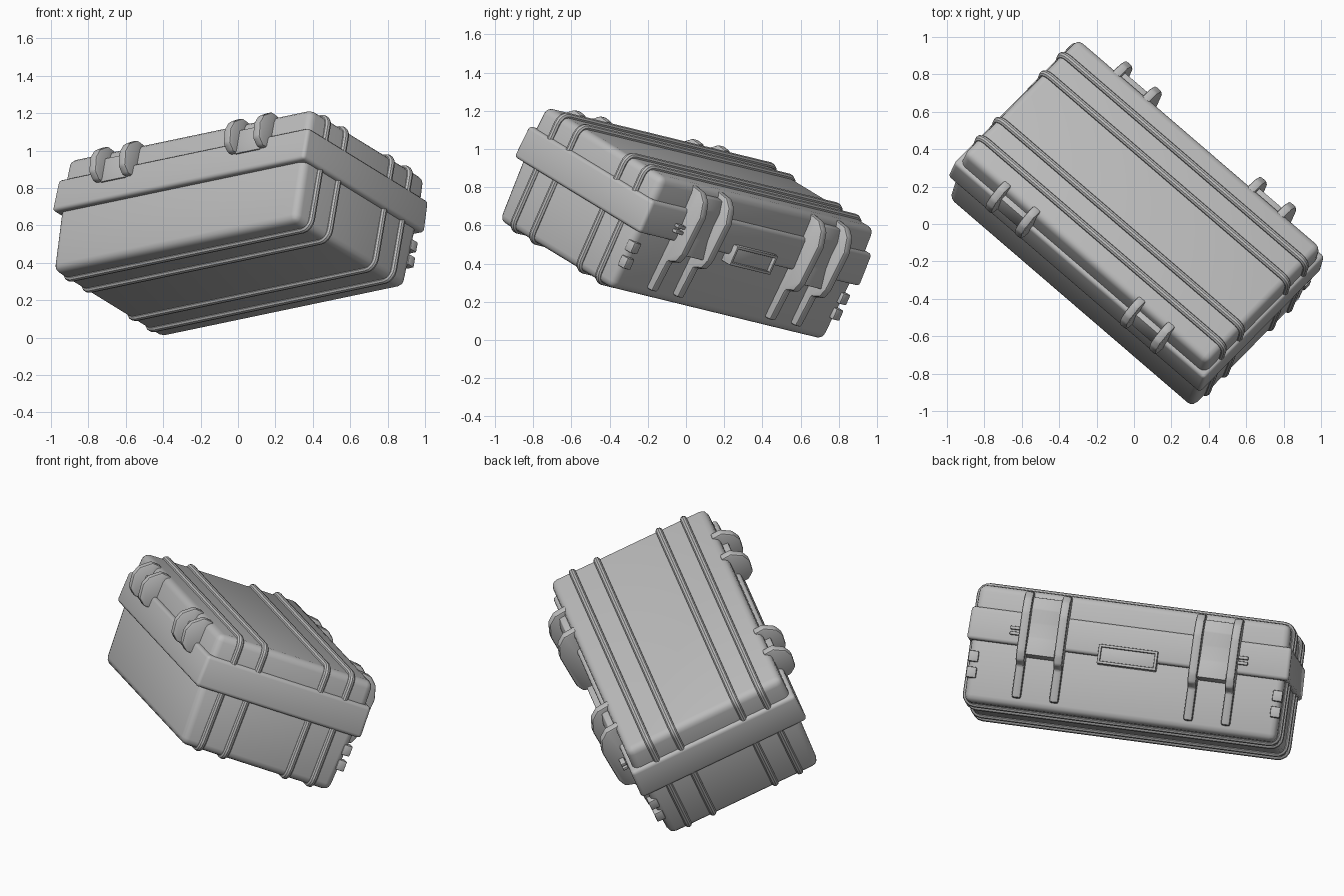
import bpy, bmesh, math
from mathutils import Matrix, Vector

if "Cube" in bpy.data.objects:
    bpy.data.objects.remove(bpy.data.objects["Cube"])

# The case is built upright around its own centre, then tipped into its pose
u = Vector((0.749, -0.644, 0.157)).normalized()
v = Vector((0.631, 0.664, -0.399))
v = (v - u * v.dot(u)).normalized()
n = u.cross(v)
POSE = Matrix.Translation((0, 0, 0.61)) @ Matrix((u, v, n)).transposed().to_4x4()

grey = bpy.data.materials.new("grey_plastic")
grey.diffuse_color = (0.5, 0.5, 0.5, 1)
grey.use_nodes = True
grey.node_tree.nodes["Principled BSDF"].inputs["Base Color"].default_value = grey.diffuse_color


def finish(name, bm, bevel=0.0, segments=3):
    if bevel:
        bmesh.ops.bevel(bm, geom=bm.edges[:], offset=bevel, segments=segments,
                        profile=0.5, affect='EDGES', clamp_overlap=True)
    bmesh.ops.recalc_face_normals(bm, faces=bm.faces[:])
    me = bpy.data.meshes.new(name)
    bm.to_mesh(me)
    bm.free()
    ob = bpy.data.objects.new(name, me)
    bpy.context.collection.objects.link(ob)
    me.materials.append(grey)
    ob.matrix_world = POSE
    bpy.ops.object.select_all(action='DESELECT')
    ob.select_set(True)
    bpy.context.view_layer.objects.active = ob
    bpy.ops.object.shade_smooth_by_angle(angle=math.radians(35))
    return ob


def tapered_box(name, low, high, z0, z1, bevel):
    """Box with half sizes low at z0 and high at z1."""
    bm = bmesh.new()
    bmesh.ops.create_cube(bm, size=2)
    for w in bm.verts:
        half, z = (low, z0) if w.co.z < 0 else (high, z1)
        w.co = (w.co.x * half[0], w.co.y * half[1], z)
    return finish(name, bm, bevel)


def box(name, centre, size, bevel=0.006):
    bm = bmesh.new()
    bmesh.ops.create_cube(bm, size=1)
    for w in bm.verts:
        w.co = Vector(centre) + Vector([a * b for a, b in zip(w.co, size)])
    return finish(name, bm, bevel, 2)


def side_profile(name, points, x, width, bevel=0.012):
    """Extrude a (y, z) outline along the length of the case."""
    bm = bmesh.new()
    f = bm.faces.new([bm.verts.new((x - width / 2, y, z)) for y, z in points])
    r = bmesh.ops.extrude_face_region(bm, geom=[f])
    bmesh.ops.translate(bm, vec=(width, 0, 0),
                        verts=[g for g in r['geom'] if isinstance(g, bmesh.types.BMVert)])
    return finish(name, bm, bevel, 2)


def rib(name, y, hx, hz, r=0.05, radius=0.02):
    """Round bead running around the case lengthwise."""
    path = []
    for cx, cz, start in ((1, 1, 0), (-1, 1, 90), (-1, -1, 180), (1, -1, 270)):
        for i in range(5):
            t = math.radians(start + i * 22.5)
            path.append((cx * (hx - r) + r * math.cos(t), cz * (hz - r) + r * math.sin(t)))
    bm = bmesh.new()
    rings, m, k = [], len(path), 10
    for i, (x, z) in enumerate(path):
        tx, tz = path[(i + 1) % m][0] - path[i - 1][0], path[(i + 1) % m][1] - path[i - 1][1]
        out = Vector((tz, 0, -tx)).normalized()
        rings.append([bm.verts.new(Vector((x, y, z))
                      + out * radius * math.cos(j * math.tau / k)
                      + Vector((0, radius * math.sin(j * math.tau / k), 0))) for j in range(k)])
    for i in range(m):
        a, b = rings[i], rings[(i + 1) % m]
        for j in range(k):
            bm.faces.new((a[j], a[(j + 1) % k], b[(j + 1) % k], b[j]))
    return finish(name, bm)


# Shell: deep body, lid and the raised band where they meet
tapered_box("body", (0.872, 0.455), (0.877, 0.472), -0.33, 0.08, 0.04)
tapered_box("lid", (0.88, 0.48), (0.87, 0.475), 0.05, 0.325, 0.04)
tapered_box("band", (0.9, 0.505), (0.895, 0.5), 0.01, 0.195, 0.02)

# Four lengthwise ribs
for i, y in enumerate((-0.34, -0.19, 0.19, 0.34)):
    rib("rib_%d" % (i + 1), y, 0.872, 0.328)

# Latch guards with the latch plate between each pair
guard = [(0.44, 0.32), (0.53, 0.31), (0.575, 0.27), (0.6, 0.19), (0.585, -0.03),
         (0.565, -0.08), (0.51, -0.1), (0.495, -0.28), (0.44, -0.28)]
plate = [(0.45, 0.29), (0.51, 0.285), (0.53, 0.22), (0.525, 0.14), (0.53, 0.06),
         (0.555, -0.04), (0.45, -0.05)]
hook = [(-0.44, 0.33), (-0.5, 0.335), (-0.56, 0.29), (-0.58, 0.24), (-0.57, 0.16),
        (-0.53, 0.125), (-0.44, 0.125)]
for s, side in ((-1, "left"), (1, "right")):
    for x, pos in ((0.375, "inner"), (0.585, "outer")):
        side_profile("latch_guard_%s_%s" % (side, pos), guard, s * x, 0.05)
        side_profile("hinge_hook_%s_%s" % (side, pos), hook, s * x, 0.05)
    side_profile("latch_plate_" + side, plate, s * 0.48, 0.18, 0.005)
    box("hinge_plate_" + side, (s * 0.48, -0.485, 0.19), (0.18, 0.05, 0.14))
    # Latch pin knobs beside the guards
    for z in (0.07, 0.1):
        box("pin_%s_%d" % (side, z * 100), (s * 0.63, 0.52, z), (0.07, 0.03, 0.018), 0.004)
    # Small corner clips
    for z in (-0.08, -0.17):
        box("corner_clip_%s_%d" % (side, -z * 100), (s * 0.85, 0.462, z), (0.055, 0.05, 0.06))

# Carry handle frame
for z, nm in ((-0.028, "bottom"), (0.065, "top")):
    box("handle_bar_" + nm, (0, 0.5, z), (0.33, 0.07, 0.016), 0.005)
for s, nm in ((-1, "left"), (1, "right")):
    box("handle_end_" + nm, (s * 0.157, 0.5, 0.018), (0.016, 0.07, 0.1), 0.005)
box("handle_grip", (0, 0.49, 0.018), (0.31, 0.05, 0.09), 0.005)
